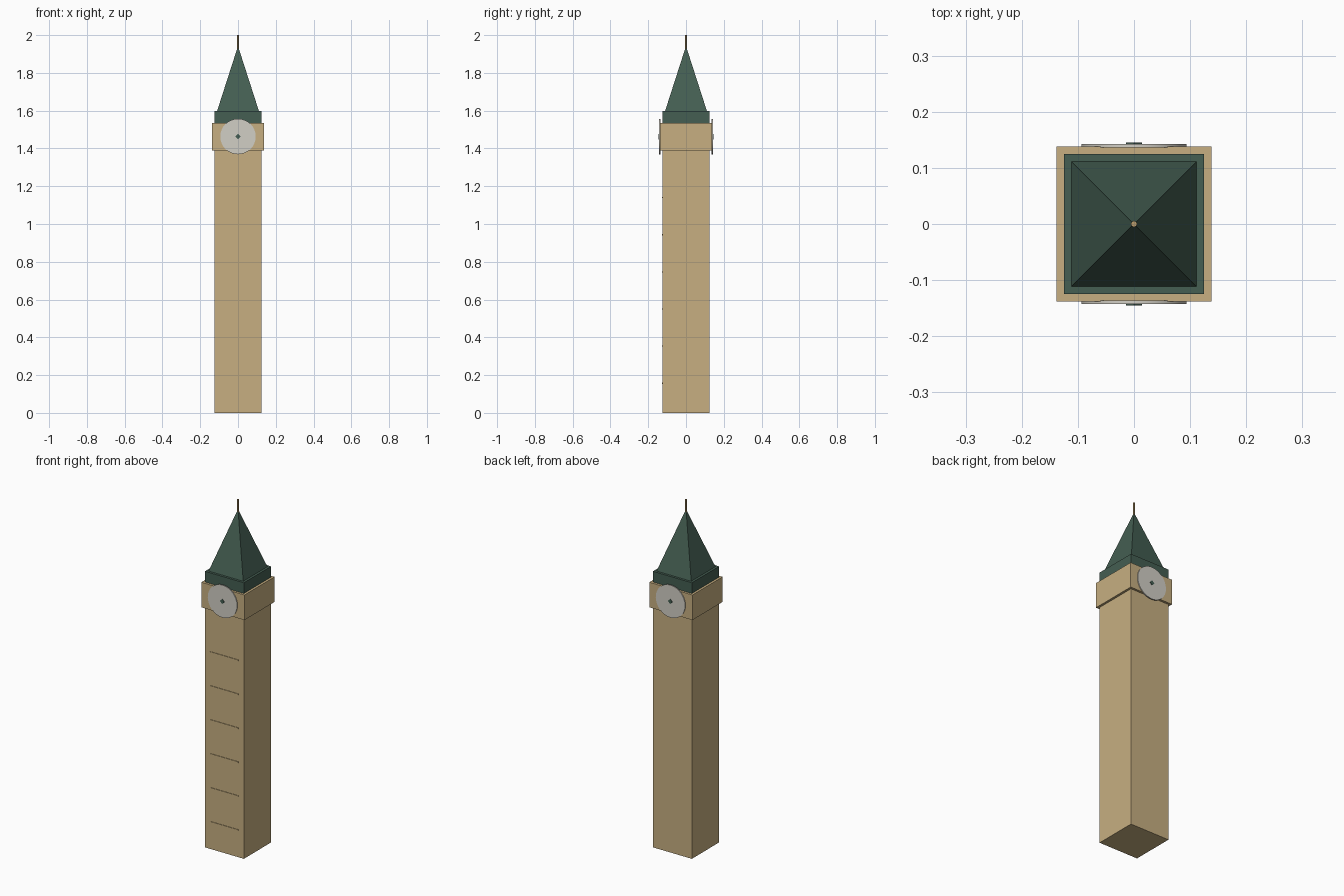
import bpy
import math

cube = bpy.data.objects.get("Cube")
if cube:
    bpy.data.objects.remove(cube, do_unlink=True)


def material(name, color):
    mat = bpy.data.materials.new(name)
    mat.use_nodes = True
    mat.diffuse_color = (*color, 1)
    mat.node_tree.nodes["Principled BSDF"].inputs["Base Color"].default_value = (*color, 1)
    return mat


stone = material("sandstone", (0.57, 0.43, 0.22))
green = material("dark green roof", (0.058, 0.112, 0.084))
white = material("clock white", (0.64, 0.62, 0.56))
gold = material("dull gold", (0.50, 0.34, 0.15))


def finish(name, mat):
    obj = bpy.context.object
    obj.name = name
    obj.data.materials.append(mat)
    return obj


def box(name, mat, half_x, y0, y1, z0, z1):
    bpy.ops.mesh.primitive_cube_add(size=1, location=(0, (y0 + y1) / 2, (z0 + z1) / 2))
    bpy.context.object.scale = (2 * half_x, y1 - y0, z1 - z0)
    bpy.ops.object.transform_apply(location=False, rotation=False)
    return finish(name, mat)


def block(name, mat, half, z0, z1):
    return box(name, mat, half, -half, half, z0, z1)


def disc(name, mat, sides, radius, y0, y1, z):
    bpy.ops.mesh.primitive_cylinder_add(
        vertices=sides, radius=radius, depth=abs(y1 - y0),
        location=(0, (y0 + y1) / 2, z), rotation=(math.pi / 2, 0, 0))
    return finish(name, mat)


# Tower body and roof
block("tower_shaft", stone, 0.125, 0, 1.40)
block("clock_stage", stone, 0.138, 1.39, 1.535)
block("roof_base", green, 0.1245, 1.53, 1.597)
bpy.ops.mesh.primitive_cone_add(
    vertices=4, radius1=0.111 * math.sqrt(2), radius2=0, depth=0.345,
    location=(0, 0, 1.597 + 0.345 / 2), rotation=(0, 0, math.pi / 4))
finish("spire", green)

# Finial rod
bpy.ops.mesh.primitive_cylinder_add(vertices=8, radius=0.0055, depth=0.09,
                                    location=(0, 0, 1.955))
finish("finial", gold)

# Clock faces and hubs on the front and back
for side, sign in (("front", -1), ("back", 1)):
    face = disc(side + "_clock_face", white, 32, 0.094, sign * 0.136, sign * 0.1425, 1.463)
    bpy.ops.object.shade_smooth_by_angle(angle=math.radians(30))
    disc(side + "_clock_hub", green, 4, 0.0145, sign * 0.14, sign * 0.1455, 1.463)

# Thin stone ledges up the front
for i in range(6):
    z = 0.157 + i * 0.1965
    box(f"front_ledge_{i + 1}", stone, 0.09, -0.128, -0.12, z - 0.003, z + 0.003)
